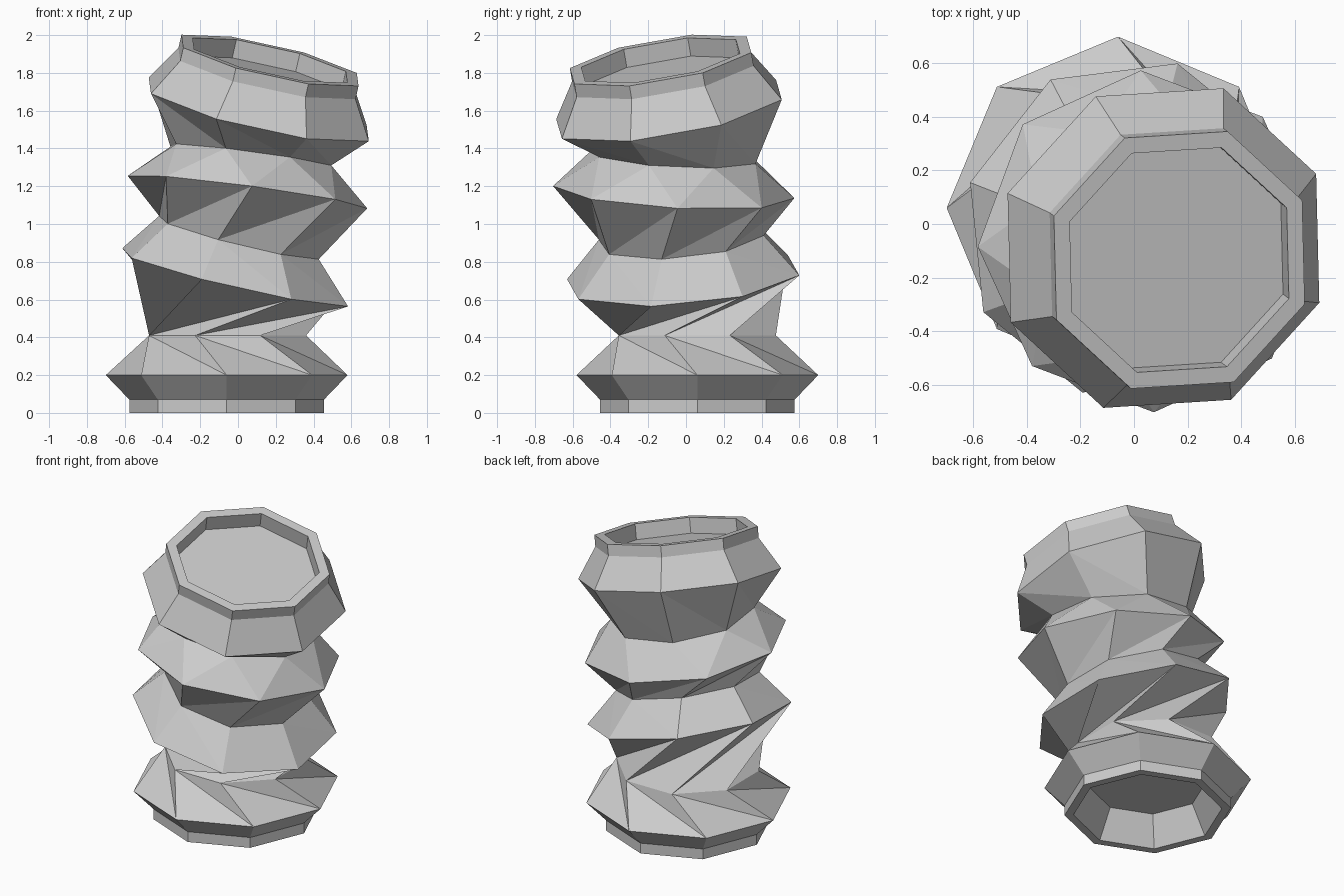
import bpy, bmesh
from math import cos, sin, radians
from mathutils import Vector

cube = bpy.data.objects.get("Cube")
if cube:
    bpy.data.objects.remove(cube, do_unlink=True)

SIDES = 8
WIDE, NECK, RIM, HOLE = 0.64, 0.45, 0.515, 0.45

stone = bpy.data.materials.new("plain_grey")
stone.use_nodes = True
stone.diffuse_color = (0.6, 0.6, 0.6, 1)
stone.node_tree.nodes["Principled BSDF"].inputs["Base Color"].default_value = (0.6, 0.6, 0.6, 1)


def ring(centre, radius, spin, slope=(0, 0), lift=0):
    """Octagon in a plane with the given slope, lifted along its own axis."""
    normal = Vector((-slope[0], -slope[1], 1)).normalized()
    tilt = Vector((0, 0, 1)).rotation_difference(normal)
    points = []
    for i in range(SIDES):
        a = radians(spin + i * 360 / SIDES)
        points.append(Vector(centre) + tilt @ Vector((radius * cos(a), radius * sin(a), lift)))
    return spin, points


def base(radius, lift):
    return ring((-0.06, 0.06, 0), radius, 0, lift=lift)


def top(radius, lift):
    return ring((0.11, -0.09, 1.607), radius, 160, (-0.229, 0.172), lift)


rings = [
    # base with a tapered hollow underneath
    base(0.36, 0.19), base(0.46, 0), base(RIM, 0), base(RIM, 0.07), base(WIDE, 0.2),
    ring((-0.055, 0.06, 0.41), NECK, -22.5),
    # lower fold
    ring((-0.015, -0.015, 0.718), WIDE, 74, (-0.234, 0.084)),
    ring((0.005, -0.025, 0.928), NECK, 76, (-0.25, 0.088)),
    # upper fold
    ring((0.05, -0.065, 1.169), WIDE, 137, (-0.134, -0.055)),
    ring((0.068, -0.06, 1.36), NECK, 162.5, (-0.134, -0.055)),
    # tilted top with a shallow recess
    top(WIDE, 0), top(RIM, 0.197), top(RIM, 0.27), top(HOLE, 0.27), top(HOLE, 0.17),
]

bm = bmesh.new()
loops = [(spin, [bm.verts.new(p) for p in pts]) for spin, pts in rings]
for (spin_a, low), (spin_b, high) in zip(loops, loops[1:]):
    for i in range(SIDES):
        j = (i + 1) % SIDES
        if spin_a == spin_b:
            bm.faces.new((low[i], low[j], high[j], high[i]))
        else:  # twisted fold: crease each panel along one diagonal
            bm.faces.new((low[i], low[j], high[i]))
            bm.faces.new((low[j], high[j], high[i]))
bm.faces.new(loops[0][1][::-1])
bm.faces.new(loops[-1][1])

mesh = bpy.data.meshes.new("twisted_column")
bm.to_mesh(mesh)
bm.free()
mesh.materials.append(stone)
column = bpy.data.objects.new("twisted_column", mesh)
bpy.context.collection.objects.link(column)
